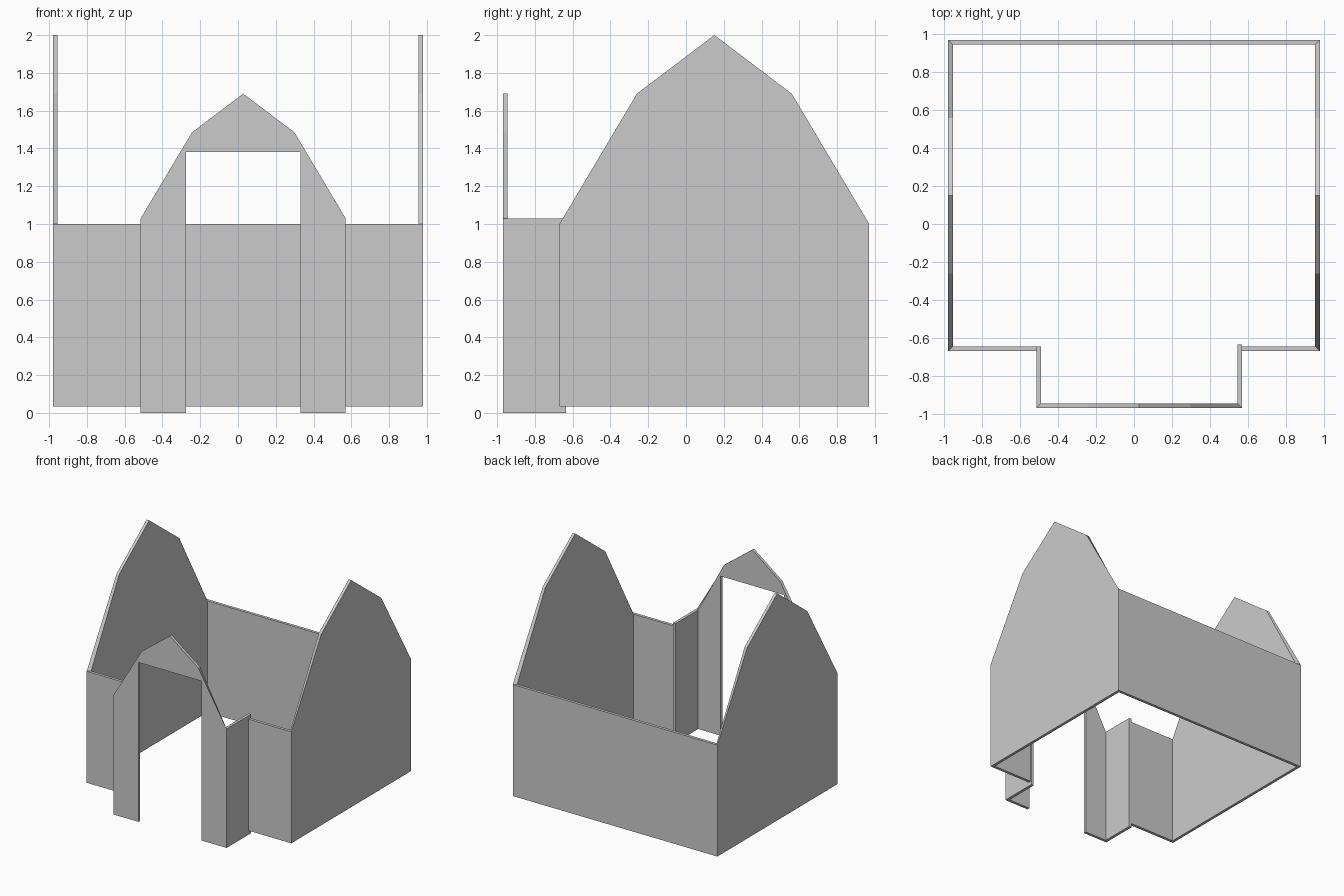
import bpy, bmesh
from mathutils import Vector

if "Cube" in bpy.data.objects:
    bpy.data.objects.remove(bpy.data.objects["Cube"])

T = 0.025  # wall thickness


def panel(name, a, b, profile, mitre=(True, True)):
    """Wall from plan point a to b (outside on the right), mitred at the chosen ends."""
    a, b = Vector((*a, 0)), Vector((*b, 0))
    length = (b - a).length
    d = (b - a) / length
    inward = Vector((-d.y, d.x, 0)) * T
    bm = bmesh.new()

    def at_end(s):
        if s < 1e-4:
            return 0
        return 1 if s > length - 1e-4 else None

    def inset(s):
        e = at_end(s)
        return s if e is None or not mitre[e] else s + (T, -T)[e]

    outer = [bm.verts.new(a + d * s + Vector((0, 0, z))) for s, z in profile]
    inner = [bm.verts.new(a + d * inset(s) + inward + Vector((0, 0, z))) for s, z in profile]
    bm.faces.new(outer)
    bm.faces.new(inner[::-1])
    n = len(profile)
    for i in range(n):
        j = (i + 1) % n
        e0, e1 = at_end(profile[i][0]), at_end(profile[j][0])
        if e0 is not None and e0 == e1 and mitre[e0]:
            continue  # mitred joint, hidden inside the corner
        bm.faces.new((outer[j], outer[i], inner[i], inner[j]))
    mesh = bpy.data.meshes.new(name)
    bm.to_mesh(mesh)
    bm.free()
    obj = bpy.data.objects.new(name, mesh)
    bpy.context.collection.objects.link(obj)
    return obj


def rect(length, z0, z1):
    return [(0, z0), (length, z0), (length, z1), (0, z1)]


# Main house plan
X, Y0, Y1, Z0, EAVE = 0.98, -0.67, 0.97, 0.035, 1.0
PX0, PX1, PY = -0.515, 0.57, -0.97
depth = Y1 - Y0

# Gambrel side walls
gable = [(0, Z0), (depth, Z0), (depth, EAVE), (depth * 0.75, 1.69),
         (depth / 2, 2.0), (depth * 0.25, 1.69), (0, EAVE)]
panel("right_gable_wall", (X, Y0), (X, Y1), gable)
panel("left_gable_wall", (-X, Y1), (-X, Y0), gable)

# Back wall and the two short front walls
panel("back_wall", (X, Y1), (-X, Y1), rect(2 * X, Z0, EAVE))
panel("front_wall_left", (-X, Y0), (PX0, Y0), rect(PX0 + X, Z0, EAVE), (True, False))
panel("front_wall_right", (PX1, Y0), (X, Y0), rect(X - PX1, Z0, EAVE), (False, True))

# Porch front with doorway
w = PX1 - PX0
porch = [(0, 0), (0.24, 0), (0.24, 1.38), (0.845, 1.38), (0.845, 0), (w, 0),
         (w, 1.03), (w * 0.75, 1.485), (w / 2, 1.69), (w * 0.25, 1.485), (0, 1.03)]
panel("porch_front", (PX0, PY), (PX1, PY), porch)

# Porch side walls
panel("porch_side_right", (PX1, PY), (PX1, -0.635), rect(-0.635 - PY, 0, 1.03), (True, False))
panel("porch_side_left", (PX0, -0.645), (PX0, PY), rect(-0.645 - PY, 0, 1.03), (False, True))
